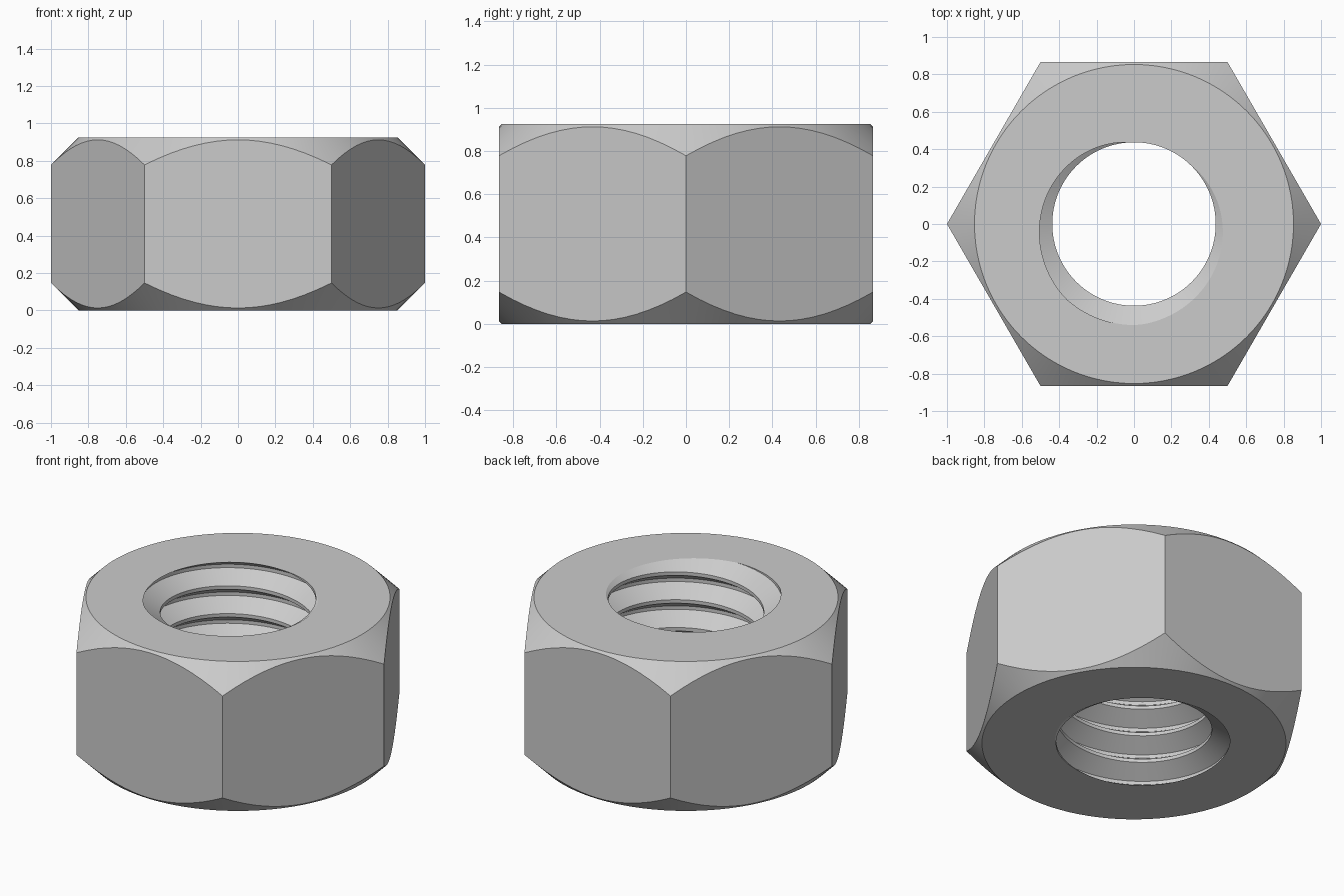
import bpy
import bmesh
from math import pi, tau, cos, sin

cube = bpy.data.objects.get("Cube")
if cube:
    bpy.data.objects.remove(cube, do_unlink=True)

HEIGHT = 0.925
APOTHEM = 0.866        # half the distance across flats
FACE_RADIUS = 0.853    # flat ring where the chamfer cone starts
CREST, ROOT = 0.437, 0.54
PITCH = 0.172
START = 70 / 360       # turn at which a crest meets the top face
COLUMNS = 96
FLAT = 1 / 16          # half width of crest and root flats, in pitches


def thread_radius(z, turn):
    """Radius of the threaded hole, from the distance to the nearest crest."""
    phase = (z - HEIGHT) / PITCH - turn + START
    d = abs(phase - round(phase))
    f = min(max((d - FLAT) / (0.5 - 2 * FLAT), 0), 1)
    return CREST + (ROOT - CREST) * f


def thread_column(turn):
    """Corner points of the thread profile, bottom to top, clipped to the nut."""
    points = []
    for k in range(-8, 4):
        for offset in (-FLAT, FLAT, 0.5 - FLAT, 0.5 + FLAT):
            z = HEIGHT + PITCH * (turn - START + k + offset)
            z = min(max(z, 0), HEIGHT)
            points.append((thread_radius(z, turn), z))
    return points


def outer_column(angle):
    """Top ring, chamfer edges on the hexagon, bottom ring."""
    r = APOTHEM / cos(angle % (pi / 3) - pi / 6)
    drop = r - FACE_RADIUS
    return [(FACE_RADIUS, HEIGHT), (r, HEIGHT - drop), (r, drop), (FACE_RADIUS, 0)]


# Steel material
steel = bpy.data.materials.new("light_grey_steel")
steel.use_nodes = True
colour = (0.6, 0.6, 0.6, 1)
steel.diffuse_color = colour
steel.node_tree.nodes["Principled BSDF"].inputs["Base Color"].default_value = colour

# One closed cross-section per column
bm = bmesh.new()
threads, outers = [], []
for i in range(COLUMNS):
    a = tau * i / COLUMNS
    make = lambda pts: [bm.verts.new((r * cos(a), r * sin(a), z)) for r, z in pts]
    threads.append(make(thread_column(i / COLUMNS)))
    outers.append(make(outer_column(a)))

# Bridge neighbouring columns; the helix moves up one pitch at the seam
last = len(threads[0]) - 1
for i in range(COLUMNS):
    j = (i + 1) % COLUMNS
    shift = 4 if j == 0 else 0
    left = threads[i] + outers[i]
    right = [threads[j][min(n + shift, last)] for n in range(last + 1)] + outers[j]
    for n in range(len(left)):
        m = (n + 1) % len(left)
        corners = list(dict.fromkeys((left[n], left[m], right[m], right[n])))
        if len({tuple(round(c, 6) for c in v.co) for v in corners}) > 2:
            bm.faces.new(corners)

bmesh.ops.remove_doubles(bm, verts=bm.verts, dist=1e-5)
loose = [v for v in bm.verts if not v.link_faces]
bmesh.ops.delete(bm, geom=loose, context='VERTS')
bmesh.ops.recalc_face_normals(bm, faces=bm.faces)

mesh = bpy.data.meshes.new("hex_nut")
bm.to_mesh(mesh)
bm.free()
mesh.materials.append(steel)
nut = bpy.data.objects.new("hex_nut", mesh)
bpy.context.collection.objects.link(nut)

# Smooth curved surfaces, keep the machined edges crisp
bpy.ops.object.select_all(action='DESELECT')
nut.select_set(True)
bpy.context.view_layer.objects.active = nut
bpy.ops.object.shade_smooth_by_angle(angle=pi / 9)
